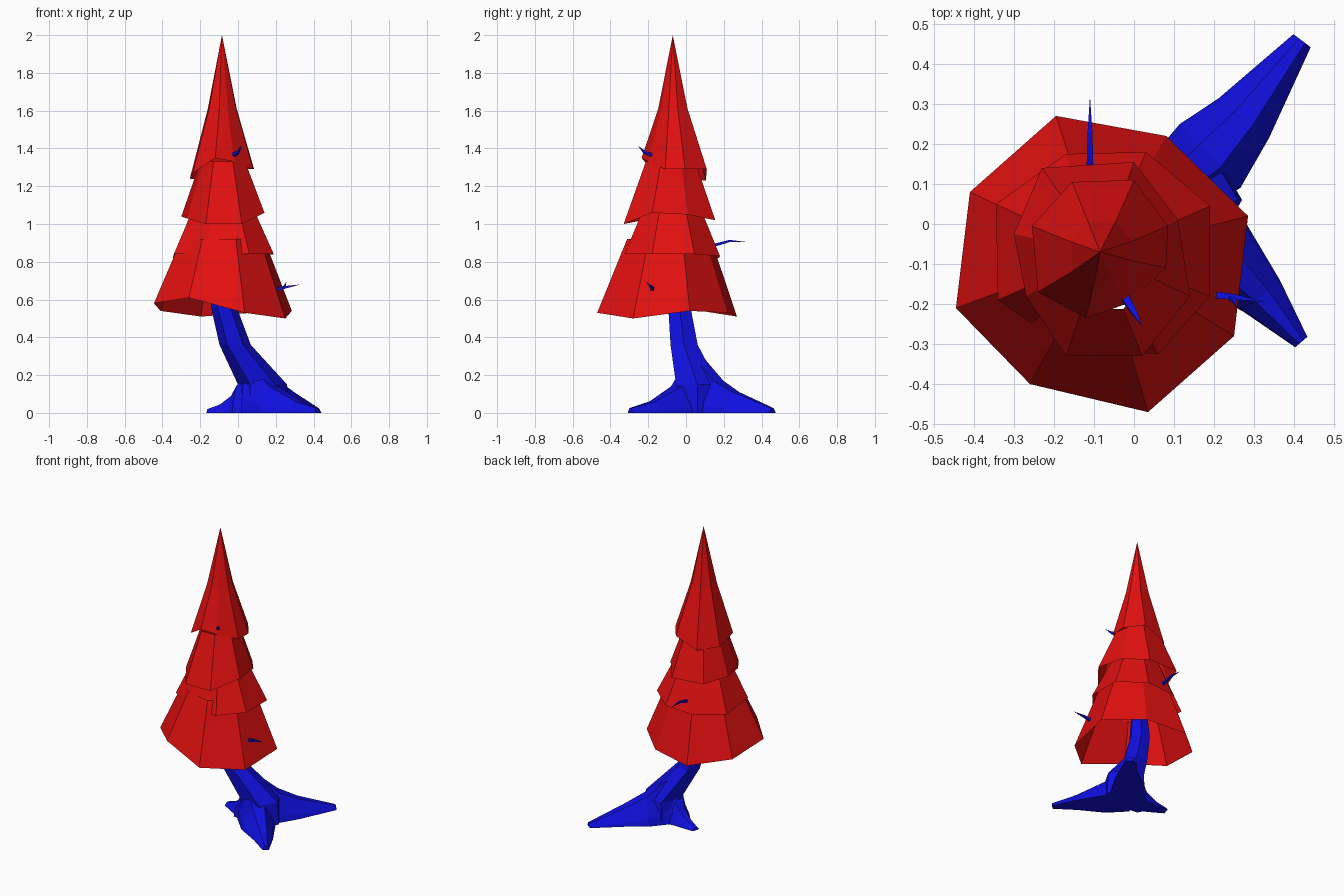
import bpy
import bmesh
from math import cos, sin, pi
from mathutils import Vector

default_cube = bpy.data.objects.get("Cube")
if default_cube:
    bpy.data.objects.remove(default_cube, do_unlink=True)


def make_material(name, colour):
    material = bpy.data.materials.new(name)
    material.use_nodes = True
    material.diffuse_color = colour
    material.node_tree.nodes["Principled BSDF"].inputs["Base Color"].default_value = colour
    return material


red = make_material("foliage red", (0.76, 0.005, 0.005, 1))
blue = make_material("wood blue", (0.005, 0.005, 0.76, 1))


def loft(name, rings, material, cap_start=True, cap_end=True, tip=None):
    """Skin a series of equal-sized rings; a tip closes the last one to a point."""
    bm = bmesh.new()
    loops = [[bm.verts.new(p) for p in ring] for ring in rings]
    count = len(loops[0])
    for low, high in zip(loops, loops[1:]):
        for i in range(count):
            j = (i + 1) % count
            bm.faces.new((low[i], low[j], high[j], high[i]))
    if cap_start:
        bm.faces.new(loops[0][::-1])
    if tip is not None:
        point = bm.verts.new(tip)
        for i in range(count):
            bm.faces.new((loops[-1][i], loops[-1][(i + 1) % count], point))
    elif cap_end:
        bm.faces.new(loops[-1])
    mesh = bpy.data.meshes.new(name)
    if cap_start:
        bmesh.ops.recalc_face_normals(bm, faces=bm.faces)
    bm.to_mesh(mesh)
    bm.free()
    mesh.materials.append(material)
    obj = bpy.data.objects.new(name, mesh)
    bpy.context.collection.objects.link(obj)
    return obj


def shrink(ring, scale, height):
    """Copy a rim towards the tree axis at a level height."""
    return [(AXIS.x + (x - AXIS.x) * scale, AXIS.y + (y - AXIS.y) * scale, height)
            for x, y, z in ring]


# Foliage: ragged eight-sided skirts, open underneath
AXIS = Vector((-0.082, -0.075))
bottom_rim = [(.285, .02, .54), (.08, .22, .53), (-.195, .27, .51), (-.41, .08, .54),
              (-.445, -.21, .58), (-.26, -.4, .61), (.035, -.47, .53), (.25, -.28, .5)]
lower_rim = [(.19, .045, .84), (.03, .18, .83), (-.17, .175, .82), (-.345, .05, .82),
             (-.34, -.19, .84), (-.17, -.31, .84), (.06, -.325, .84), (.19, -.18, .84)]
upper_rim = [(.11, .01, 1.05), (0, .155, 1.02), (-.23, .14, 1.03), (-.3, -.025, 1.04),
             (-.27, -.18, 1.03), (-.17, -.33, 1), (.02, -.33, 1), (.14, -.18, 1.06)]
crown_rim = [(.085, -.005, 1.29), (0, .11, 1.29), (-.155, .105, 1.23), (-.255, -.005, 1.24),
             (-.24, -.17, 1.27), (-.12, -.235, 1.35), (-.02, -.2, 1.33), (.08, -.11, 1.29)]

for name, rim, scale, height in (("bottom_foliage", bottom_rim, .6, .92),
                                 ("lower_foliage", lower_rim, .57, 1.1),
                                 ("upper_foliage", upper_rim, .54, 1.33)):
    loft(name, [rim, shrink(rim, scale, height)], red, False, False)
loft("crown_foliage", [crown_rim, shrink(crown_rim, .45, 1.61)], red,
     cap_start=False, tip=(-.085, -.07, 2))


# Trunk: leaning six-sided tube
def level_ring(x, y, z, radius, sides=6):
    return [(x + radius * cos(2 * pi * i / sides), y + radius * sin(2 * pi * i / sides), z)
            for i in range(sides)]


loft("trunk", [level_ring(*station) for station in
               ((.13, .06, 0, .14), (.13, .06, .15, .13), (-.015, -.01, .36, .083),
                (-.075, -.035, .56, .068), (-.09, -.06, .9, .04))], blue)


# Roots: flat-bottomed ridges; each station is x, y, half width, height
def root(name, stations):
    rings = []
    for i, (x, y, width, height) in enumerate(stations):
        before = stations[max(i - 1, 0)]
        after = stations[min(i + 1, len(stations) - 1)]
        along = Vector((after[0] - before[0], after[1] - before[1])).normalized()
        side = Vector((-along.y, along.x)) * width
        rings.append([(x + side.x * s, y + side.y * s, height * h)
                      for s, h in ((1, 0), (.9, .25), (.35, 1), (-.35, 1), (-.9, .25), (-1, 0))])
    loft(name, rings, blue)


root("back_left_root", [(.04, .04, .08, .33), (.19, .17, .11, .17),
                        (.275, .265, .08, .11), (.42, .458, .027, .025)])
root("front_left_root", [(.06, .04, .08, .3), (.19, -.05, .11, .14),
                         (.32, -.18, .06, .06), (.418, -.295, .02, .025)])
root("right_root", [(.08, .04, .06, .25), (0, .07, .08, .14), (-.03, .085, .06, .09),
                    (-.09, .1, .045, .045), (-.16, .12, .025, .02)])


# Twigs: thin four-sided spikes poking out of the foliage
def twig(name, path, radius):
    points = [Vector(p) for p in path]
    direction = (points[-1] - points[0]).normalized()
    across = direction.orthogonal().normalized()
    up = direction.cross(across)
    rings = []
    for i, point in enumerate(points[:-1]):
        r = radius * (1 - .3 * i)
        rings.append([point + (across * cos(a) + up * sin(a)) * r
                      for a in (0, pi / 2, pi, 3 * pi / 2)])
    loft(name, rings, blue, tip=points[-1])


twig("left_twig", [(.18, -.175, .65), (.25, -.182, .665), (.33, -.195, .68)], .014)
twig("left_twig_spur", [(.24, -.182, .66), (.25, -.192, .675), (.256, -.21, .695)], .009)
twig("back_twig", [(-.11, .14, .885), (-.11, .23, .91), (-.11, .32, .905)], .012)
twig("front_twig", [(-.025, -.18, 1.365), (0, -.22, 1.38), (.02, -.255, 1.415)], .014)
